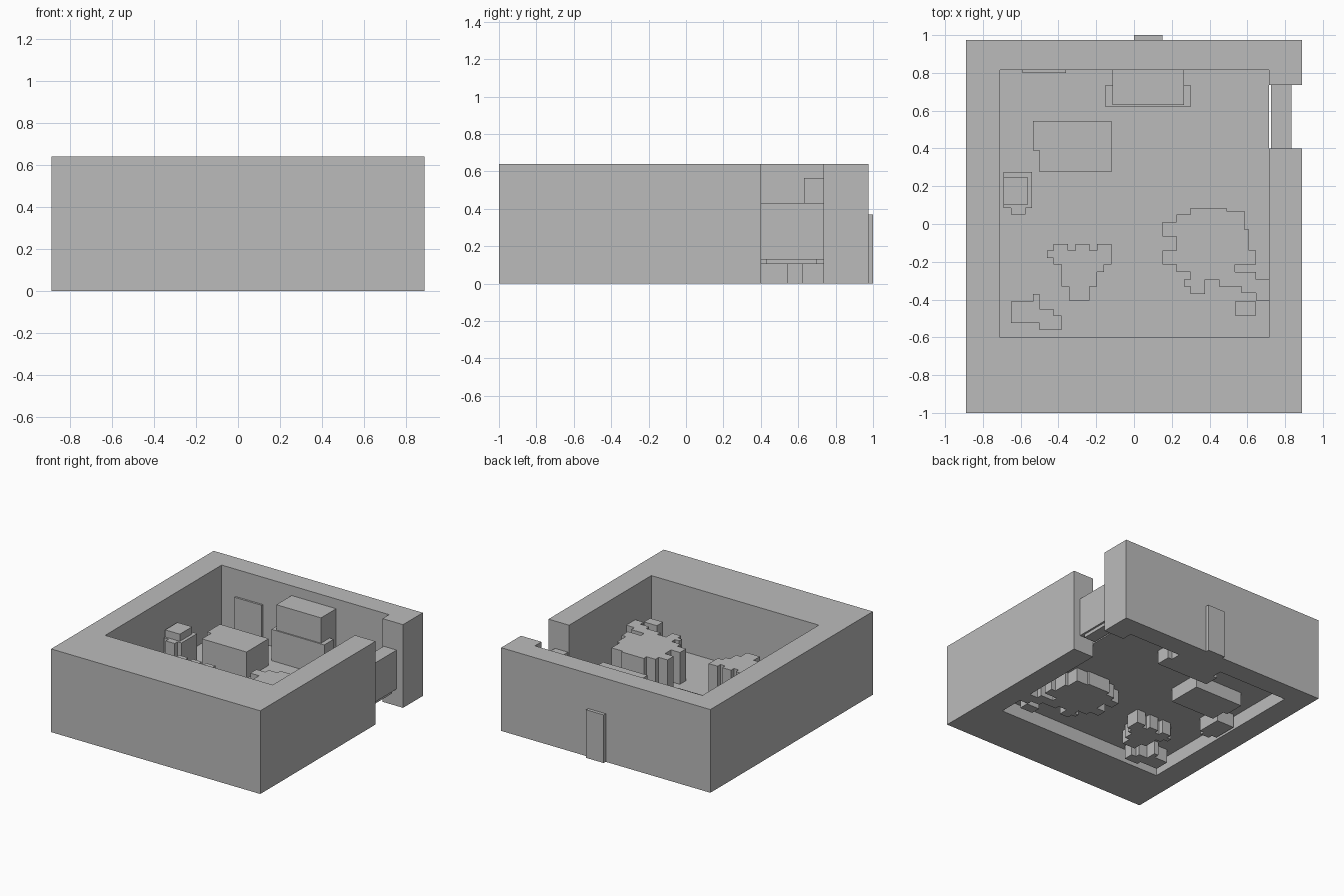
import bpy, bmesh

grey = bpy.data.materials.new("plain grey")
grey.diffuse_color = (0.5, 0.5, 0.5, 1)


def slab(name, outline, z0, z1):
    """Extrude a flat outline straight up from z0 to z1."""
    bm = bmesh.new()
    face = bm.faces.new([bm.verts.new((x, y, z0)) for x, y in outline])
    top = bmesh.ops.extrude_face_region(bm, geom=[face], use_keep_orig=True)["geom"]
    for v in top:
        if isinstance(v, bmesh.types.BMVert):
            v.co.z = z1
    bmesh.ops.recalc_face_normals(bm, faces=bm.faces)
    mesh = bpy.data.meshes.new(name)
    bm.to_mesh(mesh)
    bm.free()
    mesh.materials.append(grey)
    ob = bpy.data.objects.new(name, mesh)
    bpy.context.collection.objects.link(ob)
    return ob


def box(name, x0, x1, y0, y1, z0, z1):
    return slab(name, [(x0, y0), (x1, y0), (x1, y1), (x0, y1)], z0, z1)


# thick room walls with a gap in the right side
slab("room_walls", [
    (.89, .40), (.89, -1), (-.89, -1), (-.89, .975), (.89, .975), (.89, .735),
    (.725, .735), (.715, .735), (.715, .815), (-.71, .815), (-.71, -.60),
    (.715, -.60), (.715, .40)], 0, .64)
box("floor", -.71, .715, -.60, .815, .105, .13)

# unit set in the wall gap, with its narrower base
box("gap_unit", .725, .835, .40, .735, .13, .43)
box("gap_unit_base", .725, .82, .43, .70, .105, .13)

# thin door panels outside and inside the back wall
box("outer_door", 0, .15, .975, 1.0, 0, .37)
box("inner_panel", -.59, -.36, .80, .815, .13, .43)

# cabinet against the back wall
box("cabinet_base", -.15, .30, .62, .735, 0, .37)
box("cabinet_top", -.115, .265, .63, .815, 0, .565)

# block table
slab("table", [(-.50, .275), (-.12, .275), (-.12, .545), (-.535, .545),
               (-.535, .39), (-.50, .39)], 0, .335)

# stepped stand by the left wall
slab("stand_base", [(-.69, .085), (-.65, .085), (-.65, .05), (-.575, .05),
                    (-.575, .085), (-.54, .085), (-.54, .275), (-.69, .275)], 0, .365)
box("stand_cap", -.69, -.565, .10, .25, .365, .42)

# large jagged cluster, joined to the right wall
slab("large_cluster", [
    (.30, .085), (.49, .085), (.49, .07), (.585, .07), (.585, -.03), (.61, -.03),
    (.61, -.14), (.645, -.14), (.645, -.215), (.535, -.215), (.535, -.255),
    (.645, -.255), (.645, -.295), (.715, -.295), (.715, -.405), (.645, -.405),
    (.645, -.365), (.57, -.365), (.57, -.33), (.45, -.33), (.45, -.295),
    (.375, -.295), (.375, -.37), (.30, -.37), (.30, -.33), (.265, -.33),
    (.265, -.295), (.30, -.295), (.30, -.255), (.225, -.255), (.225, -.215),
    (.15, -.215), (.15, -.14), (.225, -.14), (.225, -.065), (.15, -.065),
    (.15, .01), (.225, .01), (.225, .05), (.30, .05)], 0, .375)
box("small_block", .535, .645, -.485, -.41, 0, .375)

# middle jagged cluster
slab("middle_cluster", [
    (-.425, -.105), (-.35, -.105), (-.35, -.14), (-.31, -.14), (-.31, -.105),
    (-.235, -.105), (-.235, -.14), (-.195, -.14), (-.195, -.105), (-.12, -.105),
    (-.12, -.215), (-.16, -.215), (-.16, -.255), (-.195, -.255), (-.195, -.33),
    (-.235, -.33), (-.235, -.405), (-.345, -.405), (-.345, -.33), (-.385, -.33),
    (-.385, -.215), (-.425, -.215), (-.425, -.18), (-.46, -.18), (-.46, -.14),
    (-.425, -.14)], 0, .375)

# front corner cluster
slab("corner_cluster", [
    (-.65, -.525), (-.65, -.41), (-.535, -.41), (-.535, -.37), (-.50, -.37),
    (-.50, -.45), (-.425, -.45), (-.425, -.485), (-.385, -.485), (-.385, -.56),
    (-.50, -.56), (-.50, -.525)], 0, .34)
